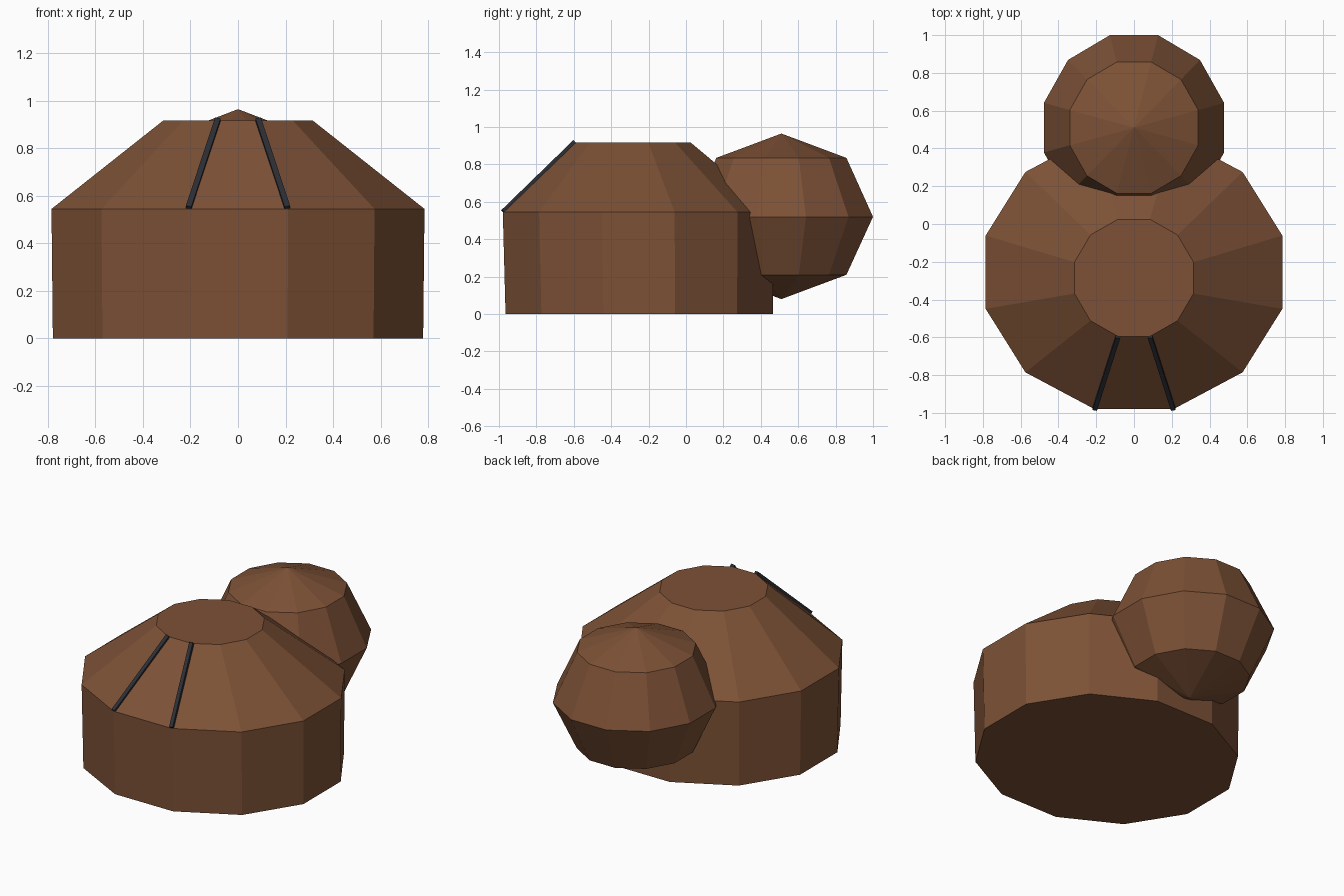
import bpy, bmesh, math
from mathutils import Vector, Matrix

if "Cube" in bpy.data.objects:
    bpy.data.objects.remove(bpy.data.objects["Cube"])


def material(name, rgb):
    m = bpy.data.materials.new(name)
    m.diffuse_color = (*rgb, 1)
    m.use_nodes = True
    m.node_tree.nodes["Principled BSDF"].inputs["Base Color"].default_value = m.diffuse_color
    return m


BROWN = material("brown", (0.205, 0.083, 0.037))
CHARCOAL = material("charcoal", (0.025, 0.028, 0.036))
SIDES = 12


def finish(name, bm, mat):
    bmesh.ops.recalc_face_normals(bm, faces=bm.faces[:])
    mesh = bpy.data.meshes.new(name)
    bm.to_mesh(mesh)
    bm.free()
    mesh.materials.append(mat)
    ob = bpy.data.objects.new(name, mesh)
    bpy.context.collection.objects.link(ob)
    return ob


def loft(name, rings, mat, tips=None):
    """Join 12-sided rings (centre y, x radius, y radius, z); close with tip points or flat caps."""
    bm = bmesh.new()
    loops = []
    for cy, rx, ry, z in rings:
        angles = [math.radians(15 + 360 * i / SIDES) for i in range(SIDES)]
        loops.append([bm.verts.new((rx * math.cos(a), cy + ry * math.sin(a), z)) for a in angles])
    for low, high in zip(loops, loops[1:]):
        for i in range(SIDES):
            j = (i + 1) % SIDES
            bm.faces.new((low[i], low[j], high[j], high[i]))
    for k, loop in enumerate((loops[0], loops[-1])):
        if tips:
            tip = bm.verts.new(tips[k])
            for i in range(SIDES):
                bm.faces.new((loop[i], loop[(i + 1) % SIDES], tip))
        else:
            bm.faces.new(loop)
    return finish(name, bm, mat)


# Drum with a sloping, flat-topped roof
loft("body", [(-0.25, 0.807, 0.740, 0.0),
              (-0.255, 0.813, 0.750, 0.545),
              (-0.285, 0.326, 0.321, 0.917)], BROWN)

# Faceted ball at the back
loft("back_ball", [(0.51, 0.352, 0.36, 0.21),
                   (0.51, 0.494, 0.507, 0.52),
                   (0.51, 0.352, 0.36, 0.835)], BROWN,
     tips=((0, 0.51, 0.08), (0, 0.51, 0.965)))

# Thin dark strips along the two front roof edges
for side, label in ((-1, "left"), (1, "right")):
    low = Vector((side * 0.208, -0.980, 0.549))
    high = Vector((side * 0.085, -0.597, 0.921))
    along = (high - low).normalized()
    across = Vector((1, 0, 0))
    across = (across - along * across.dot(along)).normalized()
    up = across.cross(along)
    frame = Matrix((across, along, up)).transposed().to_4x4()
    frame.translation = (low + high) / 2
    bm = bmesh.new()
    bmesh.ops.create_cube(bm, size=1)
    bmesh.ops.scale(bm, vec=(0.024, (high - low).length, 0.02), verts=bm.verts[:])
    bmesh.ops.transform(bm, matrix=frame, verts=bm.verts[:])
    finish("roof_strip_" + label, bm, CHARCOAL)
